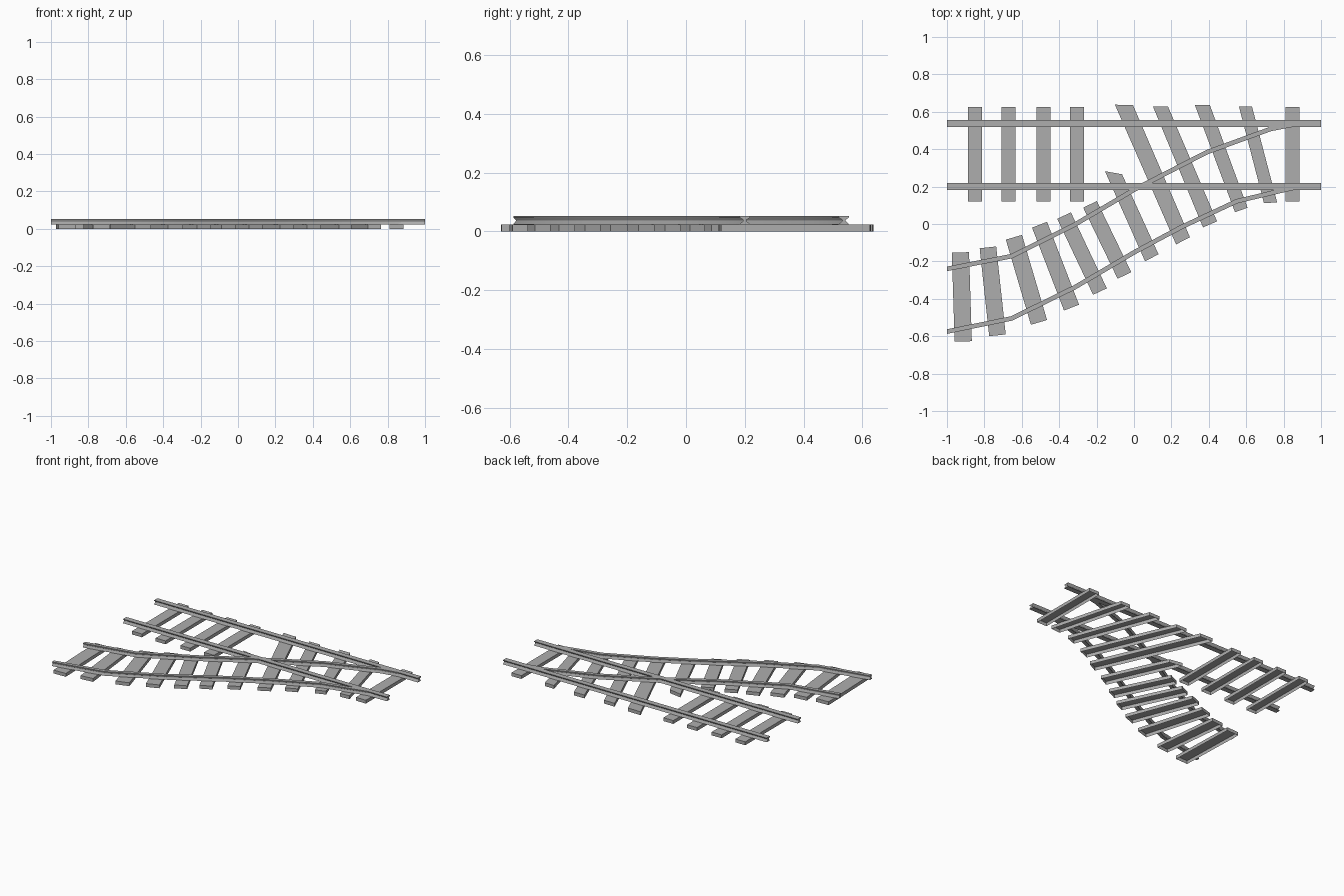
import bpy
import math
from mathutils import Vector

if "Cube" in bpy.data.objects:
    bpy.data.objects.remove(bpy.data.objects["Cube"])

TIE_TOP, RAIL_TOP = 0.023, 0.052

# Dark grey for the whole track
grey = bpy.data.materials.new("dark_grey")
grey.diffuse_color = (0.42, 0.42, 0.42, 1)
grey.use_nodes = True
grey.node_tree.nodes["Principled BSDF"].inputs["Base Color"].default_value = grey.diffuse_color


def make(name, verts, faces):
    me = bpy.data.meshes.new(name)
    me.from_pydata(verts, [], faces)
    me.update()
    me.materials.append(grey)
    ob = bpy.data.objects.new(name, me)
    bpy.context.collection.objects.link(ob)
    return ob


# Tie: four-cornered plank, clockwise from above, open underneath
def plank(name, corners):
    verts = [(x, y, z) for z in (0, TIE_TOP) for x, y in corners]
    faces = [(7, 6, 5, 4)]
    faces += [(i, i + 4, (i + 1) % 4 + 4, (i + 1) % 4) for i in range(4)]
    return make(name, verts, faces)


def square_plank(name, a, b, w):
    a, b = Vector(a), Vector(b)
    d = (b - a).normalized()
    n = Vector((-d.y, d.x)) * w / 2
    plank(name, [a - n, a + n, b + n, b - n])


# Rail: waisted section swept along a mitred path, softly shaded sides
def rail(name, path, width):
    h = width / 2
    mid = (TIE_TOP + RAIL_TOP) / 2
    right = [(h, TIE_TOP), (h, TIE_TOP + 0.002), (h * 0.3, mid - 0.002),
             (h * 0.3, mid + 0.002), (h, RAIL_TOP - 0.004), (h, RAIL_TOP)]
    section = right + [(-s, z) for s, z in reversed(right)]
    pts = [Vector(p) for p in path]
    dirs = [(q - p).normalized() for p, q in zip(pts, pts[1:])]
    k = len(section)
    verts = []
    for i, p in enumerate(pts):
        d0, d1 = dirs[max(i - 1, 0)], dirs[min(i, len(dirs) - 1)]
        t = (d0 + d1).normalized()
        if i == 0:
            t = Vector((1, 0))      # square off at the track end
        side = Vector((t.y, -t.x)) / t.dot(d1)
        verts += [(p.x + side.x * s, p.y + side.y * s, z) for s, z in section]
    faces = []
    for i in range(len(pts) - 1):
        for j in range(k):
            a, b = i * k + j, i * k + (j + 1) % k
            faces.append((a, a + k, b + k, b))
    faces.append(tuple(range(k)))
    faces.append(tuple(reversed(range(len(verts) - k, len(verts)))))
    ob = make(name, verts, faces)
    bpy.ops.object.select_all(action='DESELECT')
    ob.select_set(True)
    bpy.context.view_layer.objects.active = ob
    bpy.ops.object.shade_smooth_by_angle(angle=math.radians(75))


# Straight track
for n, y in (("outer", 0.537), ("inner", 0.2)):
    rail("straight_rail_" + n, [(-1, y), (1, y)], 0.036)
for i, x in enumerate((-0.85, -0.671, -0.484, -0.304, 0.848)):
    square_plank(f"straight_tie_{i}", (x, 0.626), (x, 0.12), 0.075)

# Diverging track rails
rail("branch_rail_upper", [(-1, -0.24), (-0.655, -0.172), (-0.316, -0.003), (0, 0.183),
                           (0.39, 0.384), (0.73, 0.508), (0.88, 0.537)], 0.024)
rail("branch_rail_lower", [(-1, -0.575), (-0.655, -0.505), (-0.316, -0.338), (0, -0.152),
                           (0.25, -0.018), (0.55, 0.122), (0.88, 0.2)], 0.024)

# Diverging track ties
branch = [((-0.928, -0.152), (-0.913, -0.628), 0.092),
          ((-0.781, -0.125), (-0.730, -0.595), 0.089),
          ((-0.642, -0.071), (-0.508, -0.526), 0.09),
          ((-0.505, -0.004), (-0.334, -0.447), 0.086),
          ((-0.374, 0.045), (-0.182, -0.361), 0.081),
          ((-0.235, 0.105), (-0.051, -0.275), 0.081)]
for i, (a, b, w) in enumerate(branch):
    square_plank(f"branch_tie_{i}", a, b, w)

# Long skewed ties where the tracks merge
merge = [[(-0.155, 0.282), (-0.064, 0.266), (0.131, -0.162), (0.059, -0.199)],
         [(-0.102, 0.638), (-0.005, 0.635), (0.299, -0.071), (0.225, -0.109)],
         [(0.102, 0.627), (0.182, 0.627), (0.444, 0.014), (0.369, -0.018)],
         [(0.326, 0.635), (0.406, 0.635), (0.607, 0.087), (0.54, 0.063)],
         [(0.561, 0.629), (0.631, 0.627), (0.765, 0.116), (0.695, 0.111)]]
for i, corners in enumerate(merge):
    plank(f"merge_tie_{i}", corners)
